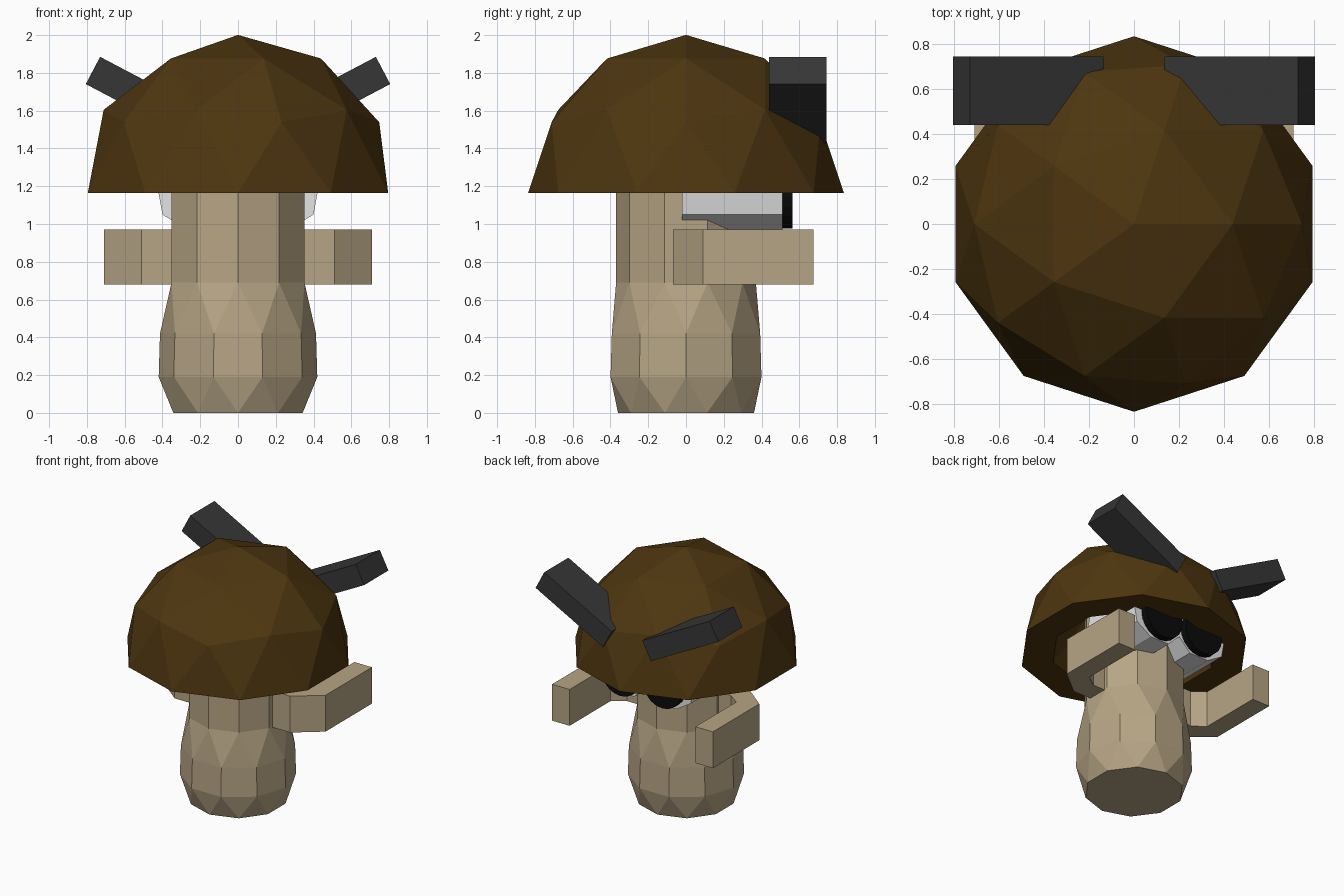
import bpy, bmesh, math
from mathutils import Vector

cube = bpy.data.objects.get("Cube")
if cube:
    bpy.data.objects.remove(cube, do_unlink=True)


def material(name, rgb):
    m = bpy.data.materials.new(name)
    m.use_nodes = True
    m.diffuse_color = (*rgb, 1)
    bsdf = m.node_tree.nodes["Principled BSDF"]
    bsdf.inputs["Base Color"].default_value = (*rgb, 1)
    bsdf.inputs["Roughness"].default_value = 0.9
    return m


BROWN = material("cap brown", (0.076, 0.037, 0.005))
TAN = material("stem tan", (0.47, 0.375, 0.235))
GREY = material("horn grey", (0.037, 0.037, 0.037))
WHITE = material("goggle white", (0.78, 0.78, 0.78))
BLACK = material("lens black", (0.003, 0.003, 0.003))


def finish(bm, name, mat, normals=True):
    if normals:
        bmesh.ops.recalc_face_normals(bm, faces=bm.faces)
    me = bpy.data.meshes.new(name)
    bm.to_mesh(me)
    bm.free()
    me.materials.append(mat)
    ob = bpy.data.objects.new(name, me)
    bpy.context.collection.objects.link(ob)
    return ob


def prism(name, profile, offset, mat):
    """Extrude a closed 3D outline along an offset vector."""
    bm = bmesh.new()
    face = bm.faces.new([bm.verts.new(p) for p in profile])
    ext = bmesh.ops.extrude_face_region(bm, geom=[face], use_keep_orig=True)
    verts = [g for g in ext["geom"] if isinstance(g, bmesh.types.BMVert)]
    bmesh.ops.translate(bm, verts=verts, vec=offset)
    return finish(bm, name, mat)


# Cap: faceted dome with a thick rim and hollow underside
CAP_R, CAP_Z = 0.836, 1.165
bm = bmesh.new()
bmesh.ops.create_icosphere(bm, subdivisions=2, radius=CAP_R)
bmesh.ops.delete(bm, geom=[v for v in bm.verts if v.co.z < -0.01], context='VERTS')
dup = bmesh.ops.duplicate(bm, geom=bm.verts[:] + bm.edges[:] + bm.faces[:])["geom"]
inner = [g for g in dup if isinstance(g, bmesh.types.BMVert)]
bmesh.ops.scale(bm, vec=(0.72, 0.72, 0.72), verts=inner)
bmesh.ops.reverse_faces(bm, faces=[g for g in dup if isinstance(g, bmesh.types.BMFace)])
bmesh.ops.bridge_loops(bm, edges=[e for e in bm.edges if e.is_boundary])
bmesh.ops.translate(bm, verts=bm.verts, vec=(0, 0, CAP_Z))
finish(bm, "cap", BROWN)

# Stem: ten-sided rings, the bulging ones turned by half a side
SIDES = 10
RINGS = [(0, 0.36, 0), (0.19, 0.42, 0.5), (0.42, 0.413, 0.5),
         (0.69, 0.37, 0), (1.45, 0.37, 0)]
bm = bmesh.new()
loops = []
for z, r, turn in RINGS:
    angles = [(i + turn) * math.tau / SIDES - math.pi / 2 for i in range(SIDES)]
    loops.append([bm.verts.new((r * math.cos(a), r * math.sin(a), z)) for a in angles])
for k, (lo, hi) in enumerate(zip(loops, loops[1:])):
    step = RINGS[k + 1][2] - RINGS[k][2]
    for i in range(SIDES):
        j = (i + 1) % SIDES
        if step == 0:
            bm.faces.new((lo[i], lo[j], hi[j], hi[i]))
        elif step > 0:
            bm.faces.new((lo[i], lo[j], hi[i]))
            bm.faces.new((lo[j], hi[j], hi[i]))
        else:
            bm.faces.new((lo[i], hi[j], hi[i]))
            bm.faces.new((lo[i], lo[j], hi[j]))
bm.faces.new(loops[0])
bm.faces.new(loops[-1])
finish(bm, "stem", TAN)

# Paired parts
ARM = [(0.25, -0.07), (0.51, -0.07), (0.71, 0.09), (0.71, 0.675),
       (0.555, 0.675), (0.555, 0.16), (0.46, 0.09), (0.25, 0.09)]
GOGGLE = [(0.0, 1.07), (0.10, 0.97), (0.27, 0.97), (0.40, 1.05), (0.425, 1.19),
          (0.40, 1.33), (0.28, 1.40), (0.10, 1.40), (0.0, 1.31)]
for side, s in (("left", 1), ("right", -1)):
    # Arm bent forwards at the elbow
    prism(side + "_arm", [(s * x, y, 0.68) for x, y in ARM], (0, 0, 0.29), TAN)

    # Horn: slanted box through the cap
    tip = Vector((0.73, 0, 1.885))
    along = Vector((-0.885, 0, -0.466)) * 0.672
    across = Vector((0.466, 0, -0.885)) * 0.163
    corners = [tip, tip + along, tip + along + across, tip + across]
    prism(side + "_horn", [(s * p.x, 0.44, p.z) for p in corners], (0, 0.305, 0), GREY)

    # Goggle housing and its round lens
    prism(side + "_goggle", [(s * x, -0.02, z) for x, z in GOGGLE], (0, 0.53, 0), WHITE)
    lens = [(s * 0.185 + 0.17 * math.cos(a), 0.50, 1.145 + 0.17 * math.sin(a))
            for a in (i * math.tau / 20 for i in range(20))]
    prism(side + "_lens", lens, (0, 0.065, 0), BLACK)
